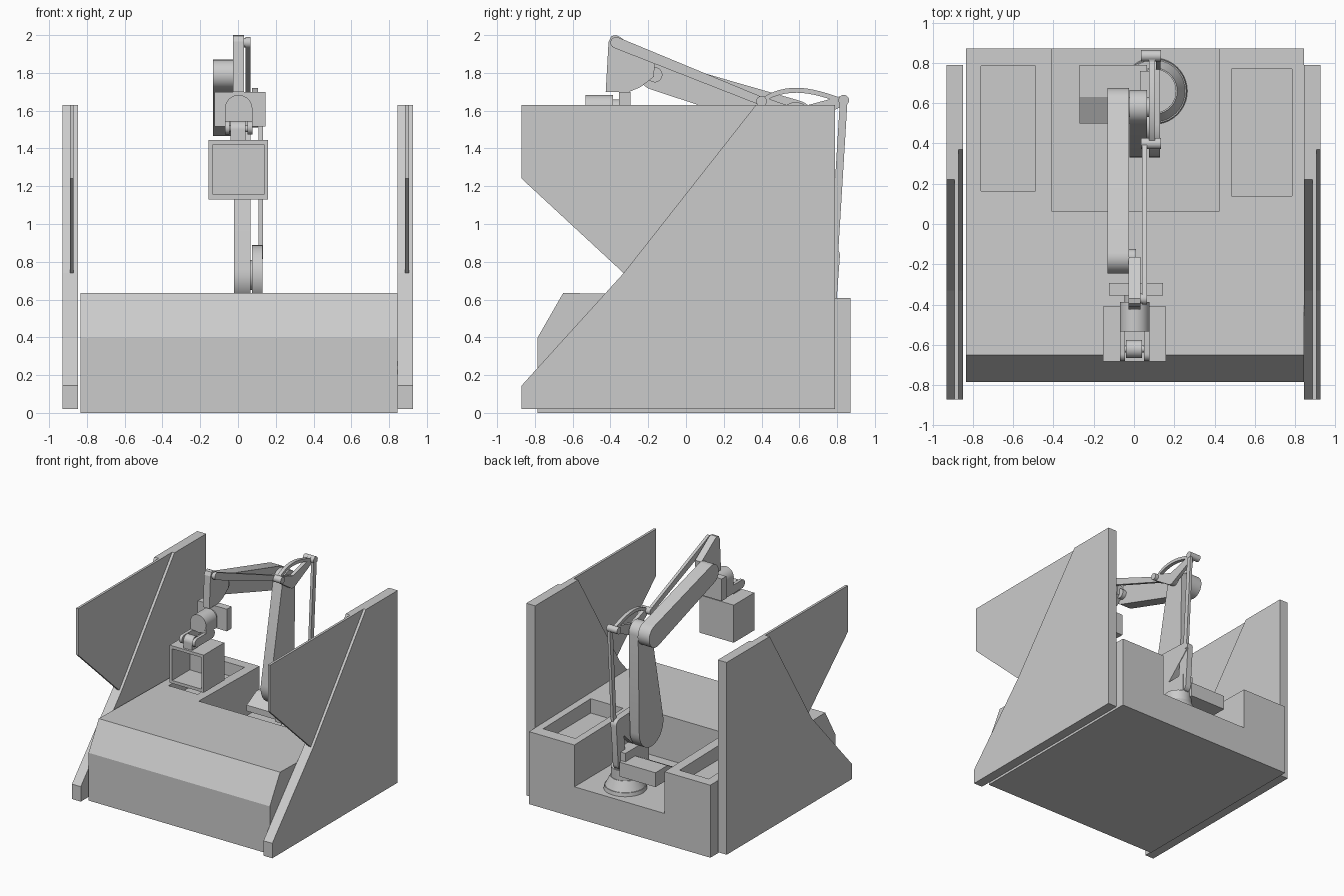
import bpy, bmesh, math
from mathutils import Vector, Matrix

if "Cube" in bpy.data.objects:
    bpy.data.objects.remove(bpy.data.objects["Cube"], do_unlink=True)

grey = bpy.data.materials.new("plain grey")
grey.use_nodes = True
COLOR = (0.6, 0.6, 0.6, 1)
grey.diffuse_color = COLOR
grey.node_tree.nodes["Principled BSDF"].inputs["Base Color"].default_value = COLOR


def finish(name, bm, smooth=False):
    bmesh.ops.recalc_face_normals(bm, faces=bm.faces)
    mesh = bpy.data.meshes.new(name)
    bm.to_mesh(mesh)
    bm.free()
    mesh.materials.append(grey)
    obj = bpy.data.objects.new(name, mesh)
    bpy.context.collection.objects.link(obj)
    if smooth:
        activate(obj)
        bpy.ops.object.shade_smooth_by_angle(angle=math.radians(30))
    return obj


def activate(obj):
    bpy.ops.object.select_all(action='DESELECT')
    obj.select_set(True)
    bpy.context.view_layer.objects.active = obj


def prism(name, outline, x0, x1, smooth=False):
    """Extrude a (y, z) outline along x."""
    bm = bmesh.new()
    face = bm.faces.new([bm.verts.new((x0, y, z)) for y, z in outline])
    ext = bmesh.ops.extrude_face_region(bm, geom=[face])["geom"]
    bmesh.ops.translate(bm, vec=(x1 - x0, 0, 0),
                        verts=[v for v in ext if isinstance(v, bmesh.types.BMVert)])
    return finish(name, bm, smooth)


def box(name, x0, x1, y0, y1, z0, z1):
    return prism(name, [(y0, z0), (y1, z0), (y1, z1), (y0, z1)], x0, x1)


def link(name, a, b, ra, rb, x0, x1, steps=14):
    """Flat bar in the y-z plane with a round end at a and at b."""
    a, b = Vector(a), Vector(b)
    d = b - a
    heading = math.atan2(d.y, d.x)
    t = math.acos((ra - rb) / d.length)
    pts = []
    for c, r, start, sweep in ((a, ra, t, 2 * math.pi - 2 * t), (b, rb, -t, 2 * t)):
        for i in range(steps + 1):
            ang = heading + start + sweep * i / steps
            pts.append((c.x + r * math.cos(ang), c.y + r * math.sin(ang)))
    return prism(name, pts, x0, x1, True)


def cylinder(name, center, r0, r1, depth, axis="Z"):
    bm = bmesh.new()
    rot = {"X": Matrix.Rotation(math.pi / 2, 4, 'Y'),
           "Y": Matrix.Rotation(math.pi / 2, 4, 'X'), "Z": Matrix()}[axis]
    bmesh.ops.create_cone(bm, cap_ends=True, segments=40, radius1=r0, radius2=r1,
                          depth=depth, matrix=Matrix.Translation(center) @ rot)
    return finish(name, bm, True)


def cut(obj, cutter):
    mod = obj.modifiers.new("cut", 'BOOLEAN')
    mod.operation = 'DIFFERENCE'
    mod.solver = 'EXACT'
    mod.object = cutter
    activate(obj)
    bpy.ops.object.modifier_apply(modifier="cut")
    bpy.data.objects.remove(cutter, do_unlink=True)


# Base cabinet with the rear bay and two trays
cabinet = prism("cabinet", [(-.785, 0), (.87, 0), (.87, .607), (-.65, .635), (-.785, .4)],
                -.835, .845)
cut(cabinet, box("bay_cutter", -.41, .425, .065, 1, .257, 1))
cut(cabinet, box("right_tray_cutter", -.76, -.49, .165, .785, .5, 1))
cut(cabinet, box("left_tray_cutter", .485, .785, .14, .77, .5, 1))

# Side walls: two frame layers clamping a window sheet
def wall_outline(top_y):
    return [(-.87, .02), (.79, .02), (.79, 1.63), (top_y, 1.63), (-.33, .74), (-.87, .145)]

sheet = [(-.87, .02), (.79, .02), (.79, 1.63), (-.87, 1.63), (-.87, 1.24),
         (-.33, .74), (-.87, .145)]
for side, x in (("right", -.93), ("left", .845)):
    prism(side + "_wall_thick_layer", wall_outline(.22), x, x + .04)
    prism(side + "_wall_sheet", sheet, x + .04, x + .06)
    prism(side + "_wall_thin_layer", wall_outline(.37), x + .06, x + .082)

# Turntable and shoulder
cylinder("turntable_foot", (.1, .66, .272), .165, .16, .03)
cylinder("turntable_flare", (.1, .66, .325), .155, .115, .08)
cylinder("turntable_neck", (.1, .66, .4), .11, .11, .09)
prism("motor_housing", [(.5, .41), (.79, .41), (.79, .53), (.63, .53), (.5, .46)], -.27, .065)
box("shoulder_block", .03, .13, .45, .76, .42, .6)
link("rear_bracket", (.77, .835), (.74, .5), .045, .05, .075, .125)

# Main arm, crank and elbow
SHOULDER, ELBOW, WRIST = (.49, .73), (.58, 1.56), (-.165, 1.79)
TIP, REAR, FRONT = (-.37, 1.96), (.835, 1.655), (.40, 1.65)
link("lower_arm", SHOULDER, ELBOW, .16, .085, -.022, .065)
link("crank", SHOULDER, (.77, .835), .16, .045, .075, .13)
cylinder("shoulder_pin", (.05, *SHOULDER), .08, .08, .12, "X")
link("forearm", ELBOW, WRIST, .095, .08, -.132, -.025)
cylinder("elbow_pin", (.02, *ELBOW), .05, .05, .17, "X")

# Parallel linkage
link("rear_rod", REAR, (.785, .835), .02, .02, .108, .132)
link("forearm_rod", FRONT, TIP, .022, .03, .04, .065)
arc = []
for offset in (.013, -.013):
    row = []
    for i in range(15):
        t = i / 14
        y = FRONT[0] + t * (REAR[0] - FRONT[0])
        row.append((y, 1.65 + .058 * math.sin(math.pi * t ** .8) + offset))
    arc += row if offset > 0 else row[::-1]
prism("curved_link", arc, .075, .105, True)
for name, end in (("front", FRONT), ("rear", REAR)):
    link("link_bar_" + name, ELBOW, end, .05, .025, .075, .105)
    cylinder("link_pin_" + name, (.085, *end), .028, .028, .1, "X")

# Wrist plate
prism("wrist_plate", [(-.425, 1.7), (-.30, 1.7), (-.24, 1.725), (-.17, 1.78), (-.165, 1.865),
                      (-.35, 1.99), (-.37, 2), (-.395, 1.995), (-.41, 1.965)], -.027, .032)
cylinder("wrist_pin", (-.03, *WRIST), .04, .04, .08, "X")
cylinder("tip_pin", (.03, *TIP), .025, .025, .07, "X")

# Hand: cross block, barrel, fork and roller
box("cross_block", -.125, .145, -.355, -.293, 1.515, 1.7)
cylinder("barrel_shaft", (.003, -.37, 1.61), .05, .05, .06, "Y")
cylinder("barrel", (.003, -.46, 1.61), .073, .073, .145, "Y")
box("barrel_skirt", -.07, .076, -.53, -.387, 1.54, 1.61)
for side, x in (("right", -.07), ("left", .05)):
    link("fork_" + side, (-.645, 1.51), (-.45, 1.51), .035, .035, x, x + .026)
cylinder("roller", (0, -.62, 1.5), .045, .045, .08, "X")
box("roller_foot", -.04, .04, -.665, -.575, 1.435, 1.5)
cylinder("roller_axle", (.003, -.62, 1.505), .018, .018, .13, "X")

# Open-fronted gripper box
gripper = box("gripper_box", -.155, .16, -.683, -.41, 1.13, 1.445)
cut(gripper, box("gripper_cutter", -.132, .138, -1, -.45, 1.155, 1.42))
